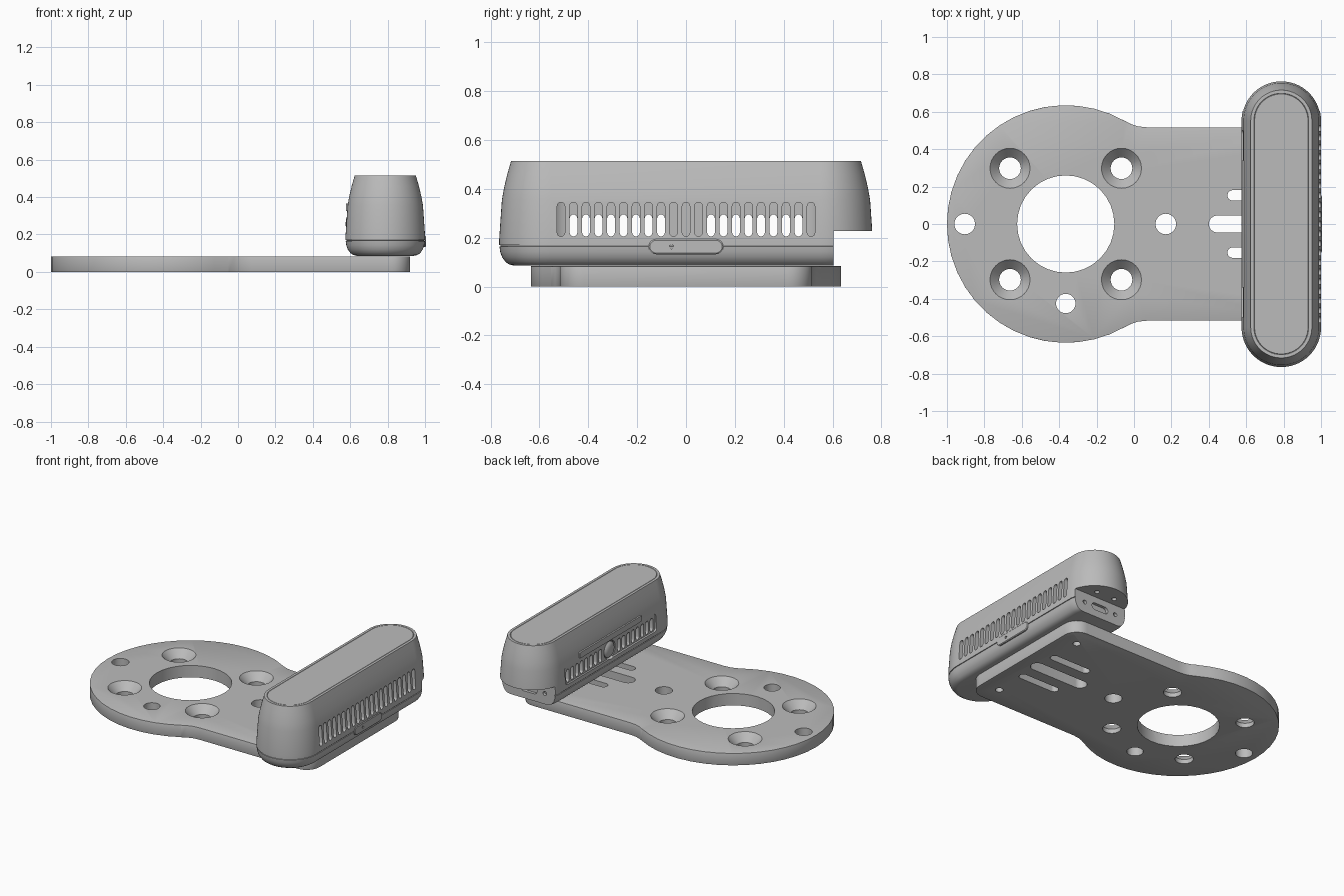
import bpy
import bmesh
from math import sin, cos, pi, radians

cube = bpy.data.objects.get("Cube")
if cube:
    bpy.data.objects.remove(cube, do_unlink=True)

grey = bpy.data.materials.new("mid_grey")
grey.use_nodes = True
colour = (0.5, 0.5, 0.5, 1)
grey.diffuse_color = colour
grey.node_tree.nodes["Principled BSDF"].inputs["Base Color"].default_value = colour


def rounded(cx, cy, hx, hy, r=None, n=9):
    """Rounded rectangle; a circle or slot when r is left at the half width."""
    r = min(hx, hy) if r is None else r
    pts = []
    for k, (sx, sy) in enumerate(((1, 1), (-1, 1), (-1, -1), (1, -1))):
        for i in range(n + 1):
            a = (k + i / n) * pi / 2
            p = (cx + sx * (hx - r) + r * cos(a), cy + sy * (hy - r) + r * sin(a))
            if not any(abs(p[0] - q[0]) + abs(p[1] - q[1]) < 1e-5 for q in pts):
                pts.append(p)
    return pts


def disc(cx, cy, r, n=8):
    return rounded(cx, cy, r, r, n=n)


def loft(bm, rings, axis="z"):
    """Skin a closed solid through (outline, height) rings along an axis."""
    place = {"x": lambda a, b, h: (h, a, b),
             "y": lambda a, b, h: (a, h, b),
             "z": lambda a, b, h: (a, b, h)}[axis]
    loops = [[bm.verts.new(place(a, b, h)) for a, b in pts] for pts, h in rings]
    for low, high in zip(loops, loops[1:]):
        for i in range(len(low)):
            j = (i + 1) % len(low)
            bm.faces.new((low[i], low[j], high[j], high[i]))
    bm.faces.new(loops[0][::-1])
    bm.faces.new(loops[-1])


def prism(bm, pts, lo, hi, axis="z"):
    loft(bm, [(pts, lo), (pts, hi)], axis)


def make(name, bm):
    bmesh.ops.recalc_face_normals(bm, faces=bm.faces)
    mesh = bpy.data.meshes.new(name)
    bm.to_mesh(mesh)
    bm.free()
    mesh.materials.append(grey)
    ob = bpy.data.objects.new(name, mesh)
    bpy.context.collection.objects.link(ob)
    return ob


def select(ob):
    bpy.ops.object.select_all(action="DESELECT")
    ob.select_set(True)
    bpy.context.view_layer.objects.active = ob


def cut(ob, bm):
    cutter = make("cutter", bm)
    cutter.hide_render = True
    select(ob)
    mod = ob.modifiers.new("cut", "BOOLEAN")
    mod.operation, mod.solver, mod.object = "DIFFERENCE", "EXACT", cutter
    bpy.ops.object.modifier_apply(modifier=mod.name)
    bpy.data.objects.remove(cutter, do_unlink=True)


def smooth(ob):
    select(ob)
    bpy.ops.object.shade_smooth_by_angle(angle=radians(30))


# Base plate: round flange blending into a straight neck
PX, TOP = -0.365, 0.083
half = [(0.82 + 0.1 * cos(i * pi / 16), 0.417 + 0.1 * sin(i * pi / 16)) for i in range(9)]
half += [(0.07, 0.517), (0.02, 0.522), (-0.02, 0.536), (-0.05, 0.553)]
half += [(PX + 0.635 * cos(radians(a)), 0.635 * sin(radians(a))) for a in range(60, 180, 8)]
outline = half + [(-1.0, 0)] + [(x, -y) for x, y in reversed(half)]
bm = bmesh.new()
prism(bm, outline, 0, TOP)
plate = make("base_plate", bm)
select(plate)
bevel = plate.modifiers.new("edge", "BEVEL")
bevel.width, bevel.segments, bevel.angle_limit = 0.008, 2, radians(50)
bpy.ops.object.modifier_apply(modifier=bevel.name)

# Plate openings: centre bore, plain holes, countersinks and slots
bm = bmesh.new()
prism(bm, disc(PX, 0, 0.26), -0.1, 0.2)
for x, y, r in ((-0.905, 0, 0.055), (0.17, 0, 0.055), (PX, -0.425, 0.052),
                (0.79, 0.38, 0.025), (0.79, -0.38, 0.025)):
    prism(bm, disc(x, y, r), -0.1, 0.2)
for x in (PX - 0.298, PX + 0.298):
    for y in (-0.298, 0.298):
        loft(bm, [(disc(x, y, 0.058), -0.1), (disc(x, y, 0.058), 0.03),
                  (disc(x, y, 0.107), TOP), (disc(x, y, 0.107), 0.2)])
prism(bm, rounded(0.62, 0, 0.22, 0.045), -0.1, 0.2)
for y in (-0.153, 0.153):
    prism(bm, rounded(0.655, y, 0.155, 0.028), -0.1, 0.2)
cut(plate, bm)
smooth(plate)

# Housing: tapered slot-shaped body, with a seam and a fine groove on the lid
CX, HW, HL = 0.7875, 0.2125, 0.765
profile = [(0.06, 0.086), (0.042, 0.09), (0.026, 0.1), (0.012, 0.12), (0.004, 0.142),
           (0.001, 0.164), (0.005, 0.165), (0.005, 0.169), (0, 0.17), (0, 0.195),
           (0.011, 0.355), (0.02, 0.405), (0.033, 0.46), (0.049, 0.515),
           (0.066, 0.515), (0.068, 0.512), (0.07, 0.515)]
bm = bmesh.new()
loft(bm, [(rounded(CX, 0, HW - d, HL - d, n=14), z) for d, z in profile])
housing = make("housing", bm)

# Hollow interior, end notch and shallow rear panel
bm = bmesh.new()
prism(bm, rounded(CX, 0, 0.165, 0.56, 0.08, 4), 0.14, 0.4)
prism(bm, rounded(CX, 0.8, 0.4, 0.195, 0.002, 1), -0.1, 0.228)
prism(bm, rounded(0, 0.258, 0.5, 0.06, 0.02, 4), 0.4, 0.588, "x")
cut(housing, bm)

# Vents on both long sides, socket, end port and screw holes
bm = bmesh.new()
PITCH = 0.0512
for i in range(-10, 11):
    prism(bm, rounded(i * PITCH, 0.275, 0.0155, 0.07, n=4), 0.9, 1.1, "x")
    if 2 <= abs(i) <= 9:
        prism(bm, rounded(i * PITCH, 0.25, 0.0155, 0.045, n=4), 0.5, 0.7, "x")
prism(bm, disc(0, 0.255, 0.062), 0.5, 0.605, "x")
prism(bm, rounded(CX, 0.16, 0.065, 0.024, n=4), 0.585, 0.7, "y")
for x in (CX - 0.125, CX + 0.125):
    prism(bm, disc(x, 0.16, 0.014, 4), 0.585, 0.7, "y")
for x in (CX - 0.07, CX + 0.07):
    prism(bm, disc(x, 0.66, 0.016, 4), 0.2, 0.25)
cut(housing, bm)
smooth(housing)

# Thin lip just above the rear vents
bm = bmesh.new()
prism(bm, rounded(0, 0.345, 0.34, 0.02, 0.004, 2), 0.577, 0.62, "x")
make("vent_lip", bm)

# Domed button in the rear socket
bm = bmesh.new()
loft(bm, [(disc(0, 0.255, r), x) for r, x in
          ((0.055, 0.61), (0.055, 0.592), (0.045, 0.583), (0.028, 0.578), (0.01, 0.576))], "x")
smooth(make("round_button", bm))

# Slim side key with a pinhole
bm = bmesh.new()
loft(bm, [(rounded(0, 0.163, 0.153, 0.031, n=5), 0.96),
          (rounded(0, 0.163, 0.153, 0.031, n=5), 1.0),
          (rounded(0, 0.163, 0.148, 0.026, n=5), 1.004)], "x")
key = make("side_key", bm)
bm = bmesh.new()
prism(bm, disc(-0.06, 0.163, 0.009, 3), 0.985, 1.1, "x")
cut(key, bm)
smooth(key)
